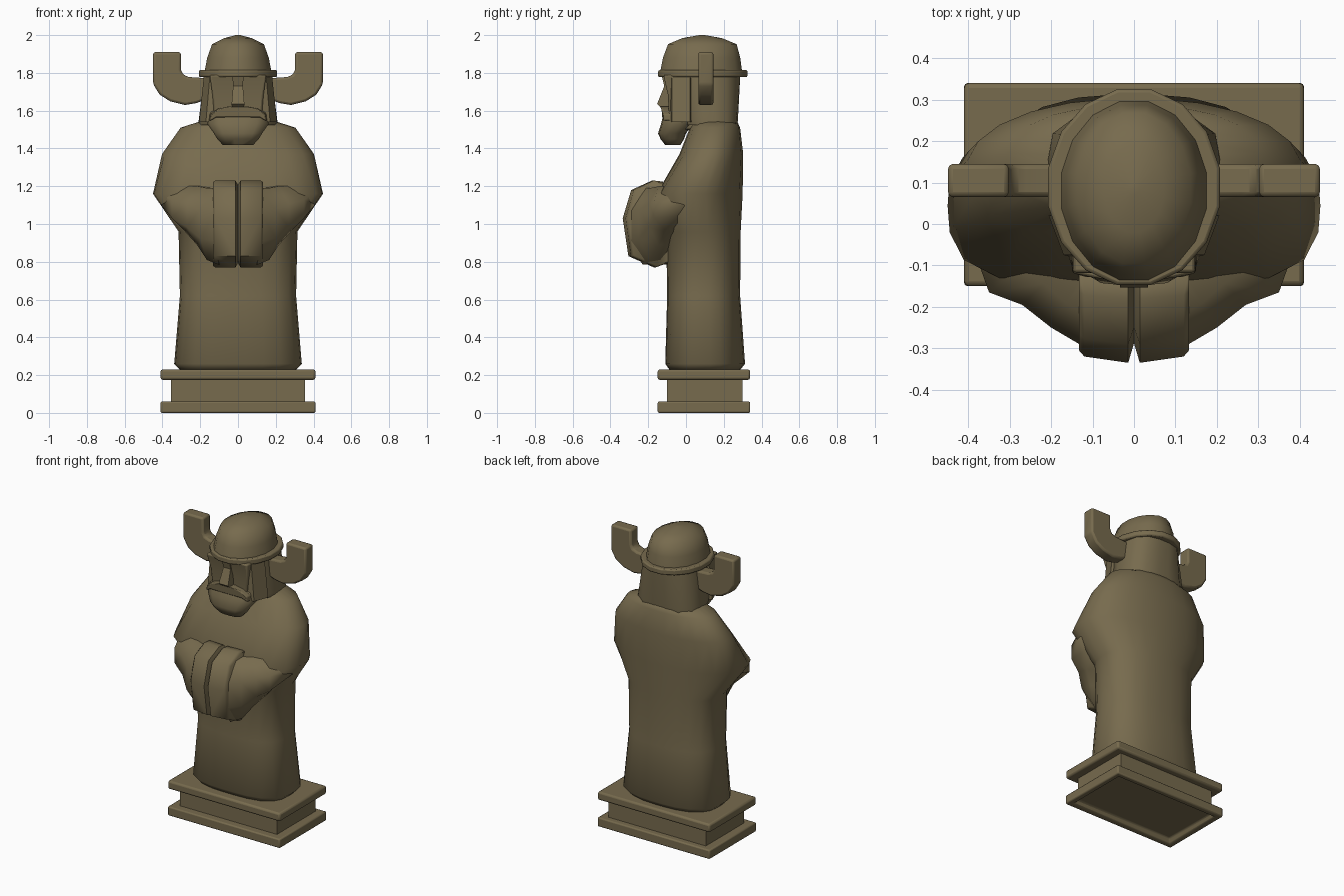
import bpy, bmesh, math

if "Cube" in bpy.data.objects:
    bpy.data.objects.remove(bpy.data.objects["Cube"])

stone = bpy.data.materials.new("dark tan stone")
stone.diffuse_color = (0.185, 0.147, 0.076, 1)
stone.use_nodes = True
stone.node_tree.nodes["Principled BSDF"].inputs["Base Color"].default_value = stone.diffuse_color


def make(name, rings, bevel=0, mirror=False, angle=35):
    """Skin a list of equal-length rings of points, capping both ends."""
    bm = bmesh.new()
    vs = [[bm.verts.new(p) for p in r] for r in rings]
    n = len(vs[0])
    for a, b in zip(vs, vs[1:]):
        for i in range(n):
            j = (i + 1) % n
            bm.faces.new((a[i], a[j], b[j], b[i]))
    bm.faces.new(vs[0][::-1])
    bm.faces.new(vs[-1])
    bmesh.ops.recalc_face_normals(bm, faces=bm.faces[:])
    me = bpy.data.meshes.new(name)
    bm.to_mesh(me)
    bm.free()
    me.materials.append(stone)
    ob = bpy.data.objects.new(name, me)
    bpy.context.collection.objects.link(ob)
    bpy.ops.object.select_all(action='DESELECT')
    ob.select_set(True)
    bpy.context.view_layer.objects.active = ob
    bpy.ops.object.shade_smooth_by_angle(angle=math.radians(angle))
    if bevel:
        m = ob.modifiers.new("bevel", 'BEVEL')
        m.width, m.segments, m.limit_method = bevel, 2, 'ANGLE'
    if mirror:
        m = ob.modifiers.new("mirror", 'MIRROR')
        m.use_mirror_merge = False
    return ob


def oval(z, hw, y0, y1, p=2.0, pf=None, n=16):
    """Rounded cross-section: half width, front and back y, squareness
    p (pf for the front half, if different)."""
    pts = []
    for i in range(n):
        a = 2 * math.pi * (i + .5) / n
        c, s = math.cos(a), math.sin(a)
        q = pf if pf and s < 0 else p
        k = (abs(c) ** q + abs(s) ** q) ** (-1 / q)
        if q == 2:
            k /= math.cos(math.pi / n)
        pts.append((hw * c * k, (y0 + y1) / 2 + (y1 - y0) / 2 * s * k, z))
    return pts


def box(z, hw, y0, y1):
    return [(-hw, y0, z), (hw, y0, z), (hw, y1, z), (-hw, y1, z)]


# Plinth: two slabs and a narrower block, hollow below
make("plinth_bottom", [
    box(.03, .36, -.10, .29), box(0, .375, -.115, .305), box(0, .41, -.15, .34),
    box(.06, .41, -.15, .34)], bevel=.008)
make("plinth_block", [box(.05, .355, -.10, .30), box(.19, .355, -.10, .30)])
make("plinth_top", [box(.175, .41, -.15, .34), box(.23, .41, -.15, .34)], bevel=.012)

# Robe, from hem to neck, widening at the elbows
make("robe", [oval(*r, n=24) for r in [
    (.225, .305, -.085, .285, 2.6, 3), (.26, .338, -.11, .313, 2.6, 3),
    (.62, .308, -.10, .287, 2.5, 2.8), (.96, .315, -.105, .29, 2.4, 2.8),
    (1.16, .45, -.155, .302, 1.95, 3.6), (1.37, .403, -.035, .304, 2.1, 2.6),
    (1.51, .305, .02, .287, 2.3, 2.4), (1.55, .18, .035, .268, 2.3)]], angle=75)

# Sleeves, running from the elbow to the front
shape = [(0, .3), (0, .7), (.35, 1), (1, 1), (1, 0), (.35, 0)]
sleeve = []
for xo, yo, xi, yi, zb, zt in [
        (.405, -.01, .20, .08, 1.05, 1.21), (.35, -.165, .15, 0, .96, 1.20),
        (.27, -.195, .12, -.05, .89, 1.20),
        (.20, -.25, .10, -.08, .81, 1.19), (.115, -.30, .08, -.10, .785, 1.19)]:
    sleeve.append([(xo + (xi - xo) * u, yo + (yi - yo) * u, zb + (zt - zb) * v)
                   for u, v in shape])
make("sleeve", sleeve, mirror=True, angle=75)

# Joined cuffs, with a shallow groove between them
cuff = [(-.08, .80), (-.17, .77), (-.305, .83), (-.335, 1.03), (-.29, 1.18),
        (-.18, 1.23), (-.13, 1.225), (-.06, 1.15)]
make("cuff", [[(x, y * k, 1 + (z - 1) * h) for y, z in cuff] for x, k, h in
              [(0, .86, .9), (.014, 1, 1), (.12, .955, 1), (.133, .91, .96)]],
     mirror=True, angle=52)

# Head: hair, face, nose, beard
make("hair", [oval(*r) for r in [
    (1.525, .208, -.02, .272, 3.6, 2.8), (1.55, .208, -.03, .275, 3.6, 2.8),
    (1.79, .178, -.08, .288, 2.8)]], angle=50)
make("face", [box(1.50, .12, -.09, .1), box(1.68, .135, -.095, .1),
              box(1.79, .15, -.12, .1)], bevel=.01)
make("nose", [box(1.60, .03, -.115, -.06), box(1.635, .034, -.153, -.06),
              box(1.73, .026, -.115, -.06), box(1.79, .03, -.13, -.06)])
make("side_lock", [
    [(x * k, y, z) for x, y in [(.12, -.085), (.165, -.075), (.20, .02), (.12, .05)]]
    for z, k in [(1.54, 1.03), (1.79, .9)]], mirror=True)
make("beard", [oval(*r) for r in [
    (1.418, .08, -.11, -.03, 3.2), (1.45, .11, -.135, -.01, 3.2),
    (1.48, .128, -.148, 0, 3.2), (1.53, .163, -.132, .04, 3.2),
    (1.59, .155, -.118, .05, 3.2), (1.615, .12, -.10, .05, 3.2)]], angle=50)
half = [(.05, 1.622), (.11, 1.61), (.155, 1.58), (.157, 1.545), (.12, 1.565)]
stache = half + [(-x, z) for x, z in half[::-1]]
make("moustache", [[(x * .95, -.15 + abs(x) * .2, z) for x, z in stache],
                   [(x, -.03, z) for x, z in stache]], bevel=.006)

# Helmet: brim and dome
make("helmet_brim", [oval(1.777, .207, -.147, .325), oval(1.815, .207, -.147, .325)],
     bevel=.008)
make("helmet_dome", [oval(*r) for r in [
    (1.80, .178, -.138, .298), (1.88, .163, -.122, .287), (1.952, .137, -.095, .268),
    (1.984, .072, -.02, .19), (2.0, .012, .07, .10)]], angle=60)

# Horns
horn = [(.14, 1.67), (.22, 1.64), (.28, 1.63), (.36, 1.65), (.415, 1.685),
        (.449, 1.74), (.449, 1.91), (.302, 1.91), (.302, 1.815), (.29, 1.79),
        (.26, 1.778), (.14, 1.77)]
make("horn", [[(x, y, z) for x, z in horn] for y in (.065, .145)],
     bevel=.012, mirror=True)
